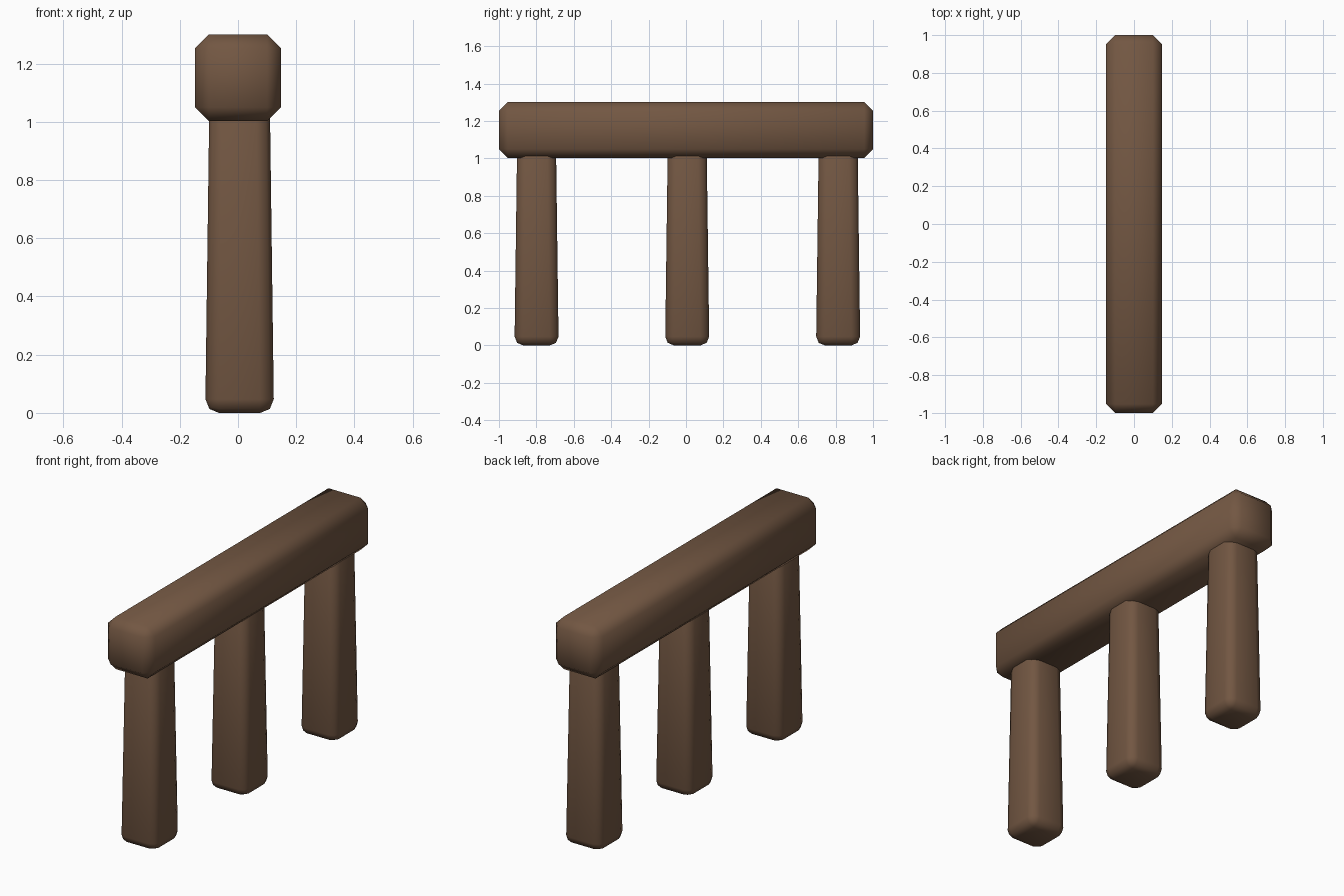
import bpy
import bmesh

if "Cube" in bpy.data.objects:
    bpy.data.objects.remove(bpy.data.objects["Cube"])

wood = bpy.data.materials.new("brown_wood")
wood.diffuse_color = (0.17, 0.095, 0.055, 1.0)
wood.use_nodes = True
wood.node_tree.nodes["Principled BSDF"].inputs["Base Color"].default_value = wood.diffuse_color


def bevelled_block(name, centre, bottom, top, z0, z1, width, segments):
    """Block with separate bottom/top half sizes (x, y) and softened edges."""
    bm = bmesh.new()
    bmesh.ops.create_cube(bm, size=2.0)
    for v in bm.verts:
        half = top if v.co.z > 0 else bottom
        v.co.x = centre[0] + v.co.x * half[0]
        v.co.y = centre[1] + v.co.y * half[1]
        v.co.z = z1 if v.co.z > 0 else z0
    bmesh.ops.bevel(bm, geom=bm.edges[:], offset=width, offset_type='OFFSET',
                    segments=segments, profile=0.5, affect='EDGES')
    bmesh.ops.recalc_face_normals(bm, faces=bm.faces[:])
    for f in bm.faces:
        f.smooth = True
    mesh = bpy.data.meshes.new(name)
    bm.to_mesh(mesh)
    bm.free()
    mesh.materials.append(wood)
    obj = bpy.data.objects.new(name, mesh)
    bpy.context.collection.objects.link(obj)
    return obj


# Horizontal beam with single-chamfer edges
bevelled_block("top_beam", (0, 0), (0.147, 1.0), (0.147, 1.0),
               1.003, 1.30, 0.047, 1)

# Three tapered posts, tops sunk into the beam
for name, y in (("front_post", -0.799), ("middle_post", 0.0065), ("back_post", 0.8135)):
    bevelled_block(name, (0.0055, y), (0.118, 0.118), (0.1035, 0.1035),
                   0.0, 1.1, 0.047, 2)
